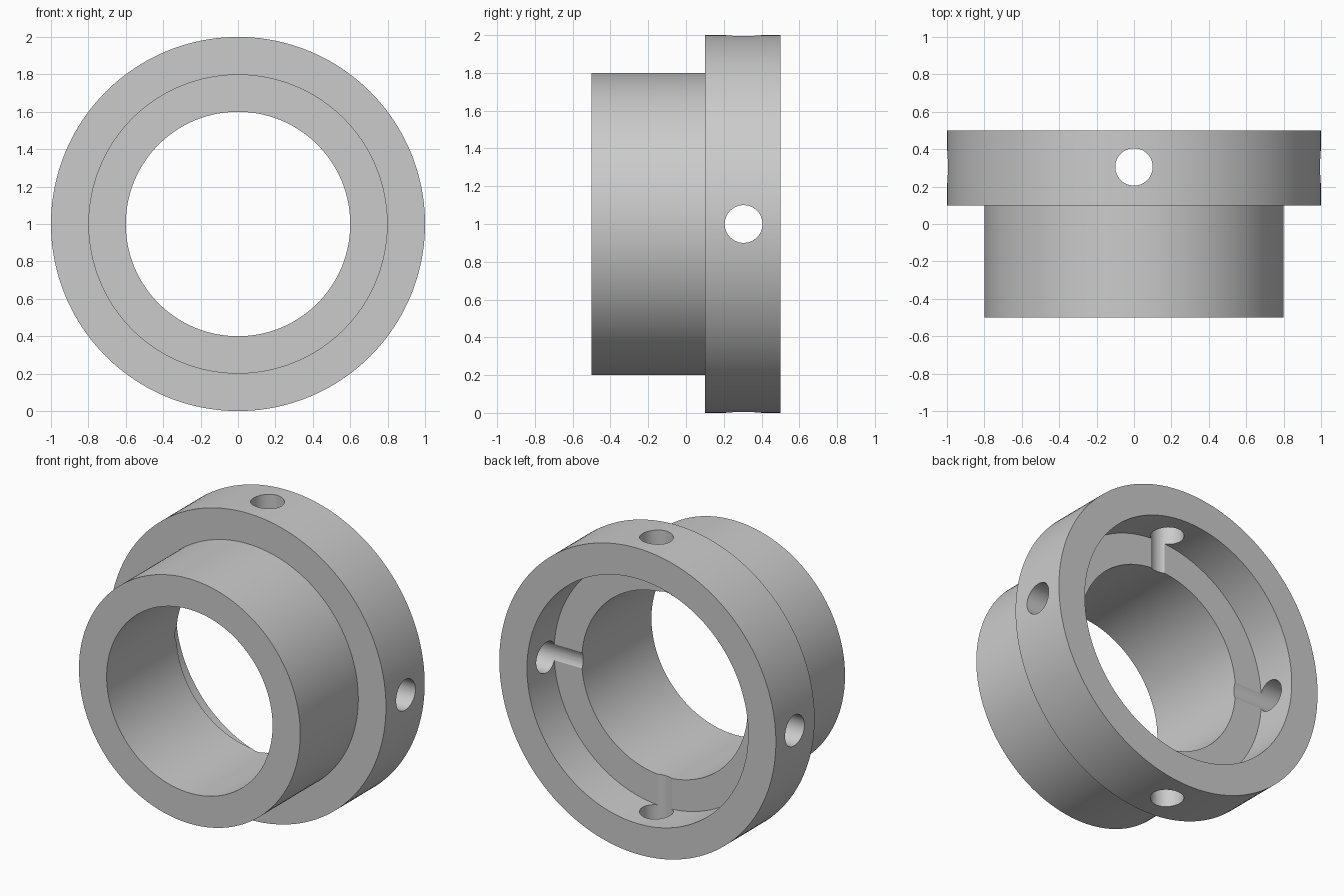
import bpy, bmesh, math
from mathutils import Matrix, Vector

if "Cube" in bpy.data.objects:
    bpy.data.objects.remove(bpy.data.objects["Cube"])

CENTRE = Vector((0, 0, 1))
SEGMENTS = 160

grey = bpy.data.materials.new("plain grey")
grey.diffuse_color = (0.6, 0.6, 0.6, 1)
grey.use_nodes = True
grey.node_tree.nodes["Principled BSDF"].inputs["Base Color"].default_value = grey.diffuse_color


def add_object(name, bm):
    bmesh.ops.recalc_face_normals(bm, faces=bm.faces)
    mesh = bpy.data.meshes.new(name)
    bm.to_mesh(mesh)
    bm.free()
    mesh.materials.append(grey)
    obj = bpy.data.objects.new(name, mesh)
    bpy.context.collection.objects.link(obj)
    return obj


# Stepped collar: (radius, y) profile turned around the y axis
profile = [(0.6, -0.5), (0.8, -0.5), (0.8, 0.1), (1.0, 0.1),
           (1.0, 0.5), (0.8, 0.5), (0.8, 0.22), (0.6, 0.22)]
bm = bmesh.new()
rings = []
for i in range(SEGMENTS):
    a = math.tau * i / SEGMENTS
    rings.append([bm.verts.new((r * math.cos(a), y, 1 + r * math.sin(a)))
                  for r, y in profile])
for i in range(SEGMENTS):
    p, q = rings[i], rings[(i + 1) % SEGMENTS]
    for j in range(len(profile)):
        k = (j + 1) % len(profile)
        bm.faces.new((p[j], p[k], q[k], q[j]))
collar = add_object("flanged_collar", bm)

# Two straight drills make the four radial holes in the flange
cutters = []
for name, turn in (("vertical_drill", Matrix()),
                   ("sideways_drill", Matrix.Rotation(math.pi / 2, 4, 'Y'))):
    bm = bmesh.new()
    place = Matrix.Translation(CENTRE + Vector((0, 0.305, 0))) @ turn
    bmesh.ops.create_cone(bm, cap_ends=True, segments=48, radius1=0.1,
                          radius2=0.1, depth=2.4, matrix=place)
    cutter = add_object(name, bm)
    cutter.hide_render = True
    cutters.append(cutter)
    mod = collar.modifiers.new(name, 'BOOLEAN')
    mod.operation = 'DIFFERENCE'
    mod.solver = 'EXACT'
    mod.object = cutter

# Apply the cuts, then smooth the round walls and keep the edges sharp
bpy.context.view_layer.objects.active = collar
bpy.ops.object.select_all(action='DESELECT')
collar.select_set(True)
for mod in list(collar.modifiers):
    bpy.ops.object.modifier_apply(modifier=mod.name)
for cutter in cutters:
    bpy.data.objects.remove(cutter, do_unlink=True)
bpy.ops.object.shade_smooth_by_angle(angle=math.radians(30))
